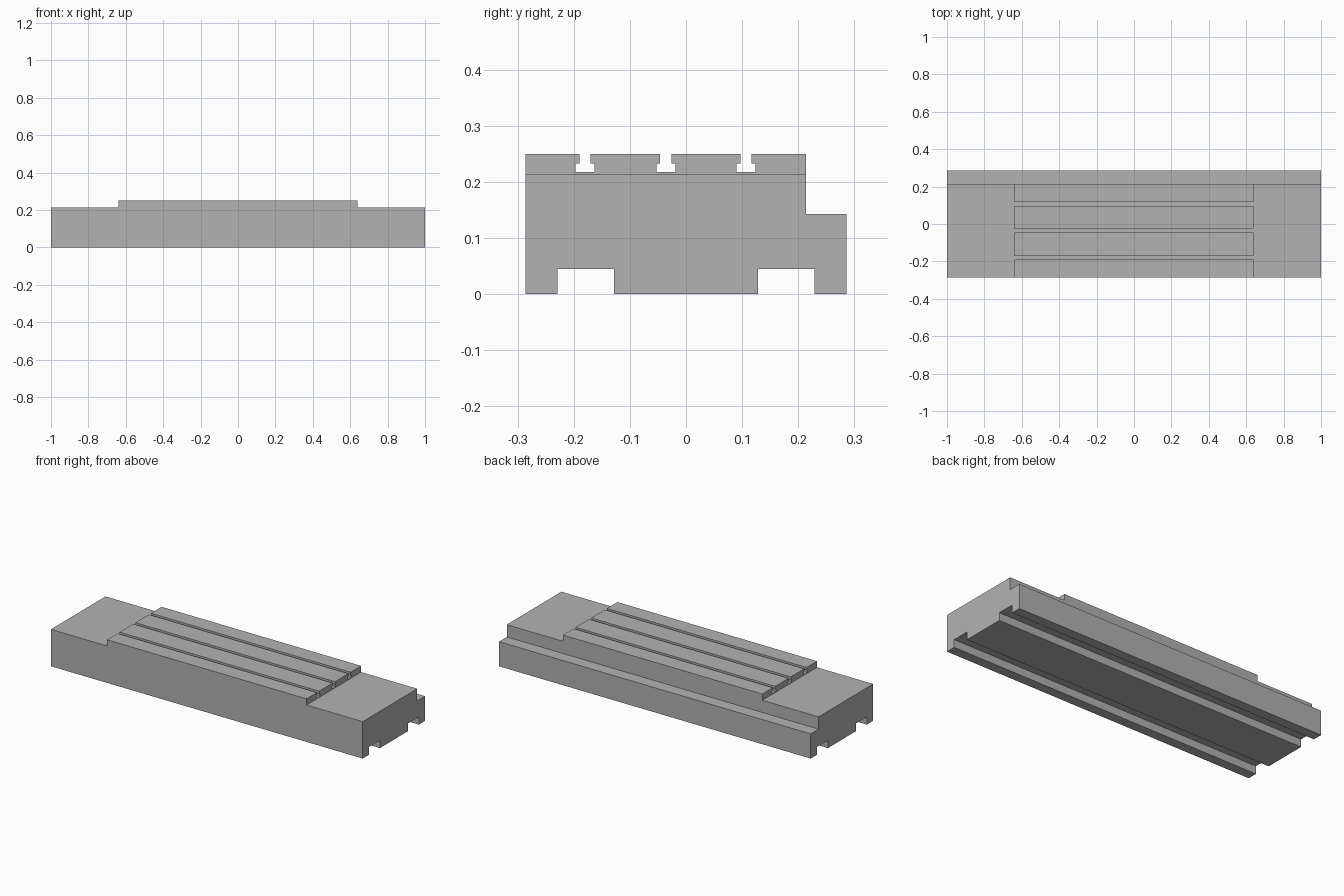
import bpy
import bmesh
from mathutils import Matrix

default = bpy.data.objects.get("Cube")
if default:
    bpy.data.objects.remove(default, do_unlink=True)

grey = bpy.data.materials.new("machined grey")
grey.use_nodes = True
colour = (0.448, 0.448, 0.448, 1)
grey.diffuse_color = colour
grey.node_tree.nodes["Principled BSDF"].inputs["Base Color"].default_value = colour

FRONT, BACK, STEP_Y = -0.286, 0.286, 0.214
TOP, SHOULDER, LEDGE = 0.25, 0.214, 0.143
LIP, SLOT_FLOOR = 0.233, 0.2175
GROOVE = 0.045


def finish(name, bm):
    bmesh.ops.recalc_face_normals(bm, faces=bm.faces)
    mesh = bpy.data.meshes.new(name)
    bm.to_mesh(mesh)
    bm.free()
    mesh.materials.append(grey)
    obj = bpy.data.objects.new(name, mesh)
    bpy.context.collection.objects.link(obj)
    return obj


def t_slot(y, neck=0.01, foot=0.017):
    """Cross-section of one T-slot, from front to back."""
    return [(y - neck, TOP), (y - neck, LIP), (y - foot, LIP), (y - foot, SLOT_FLOOR),
            (y + foot, SLOT_FLOOR), (y + foot, LIP), (y + neck, LIP), (y + neck, TOP)]


def guide_groove(inner, outer):
    """Cross-section of one underside groove, from back to front."""
    return [(outer, 0), (outer, GROOVE), (inner, GROOVE), (inner, 0)]


# Cross-section of the bed: T-slots on top, rear ledge, grooves below
profile = [(FRONT, 0), (FRONT, TOP)]
for slot_y in (-0.18, -0.036, 0.107):
    profile += t_slot(slot_y)
profile += [(STEP_Y, TOP), (STEP_Y, LEDGE), (BACK, LEDGE), (BACK, 0)]
profile += guide_groove(0.128, 0.229) + guide_groove(-0.229, -0.128)

# Extrude the section along the length
bm = bmesh.new()
section = bm.faces.new([bm.verts.new((-1, y, z)) for y, z in profile])
swept = bmesh.ops.extrude_face_region(bm, geom=[section], use_keep_orig=True)
for item in swept["geom"]:
    if isinstance(item, bmesh.types.BMVert):
        item.co.x = 1
table = finish("slotted_table", bm)

# Lower both ends to leave the raised central pad
bm = bmesh.new()
for side in (-1, 1):
    place = Matrix.Translation((side * 1.14, 0, SHOULDER + 0.1))
    bmesh.ops.create_cube(bm, size=1, matrix=place @ Matrix.Diagonal((1, 1, 0.2, 1)))
cutter = finish("end_cutter", bm)
cutter.hide_render = True

cut = table.modifiers.new("lower_ends", "BOOLEAN")
cut.operation = "DIFFERENCE"
cut.solver = "EXACT"
cut.object = cutter
bpy.context.view_layer.objects.active = table
bpy.ops.object.modifier_apply(modifier=cut.name)
bpy.data.objects.remove(cutter, do_unlink=True)
